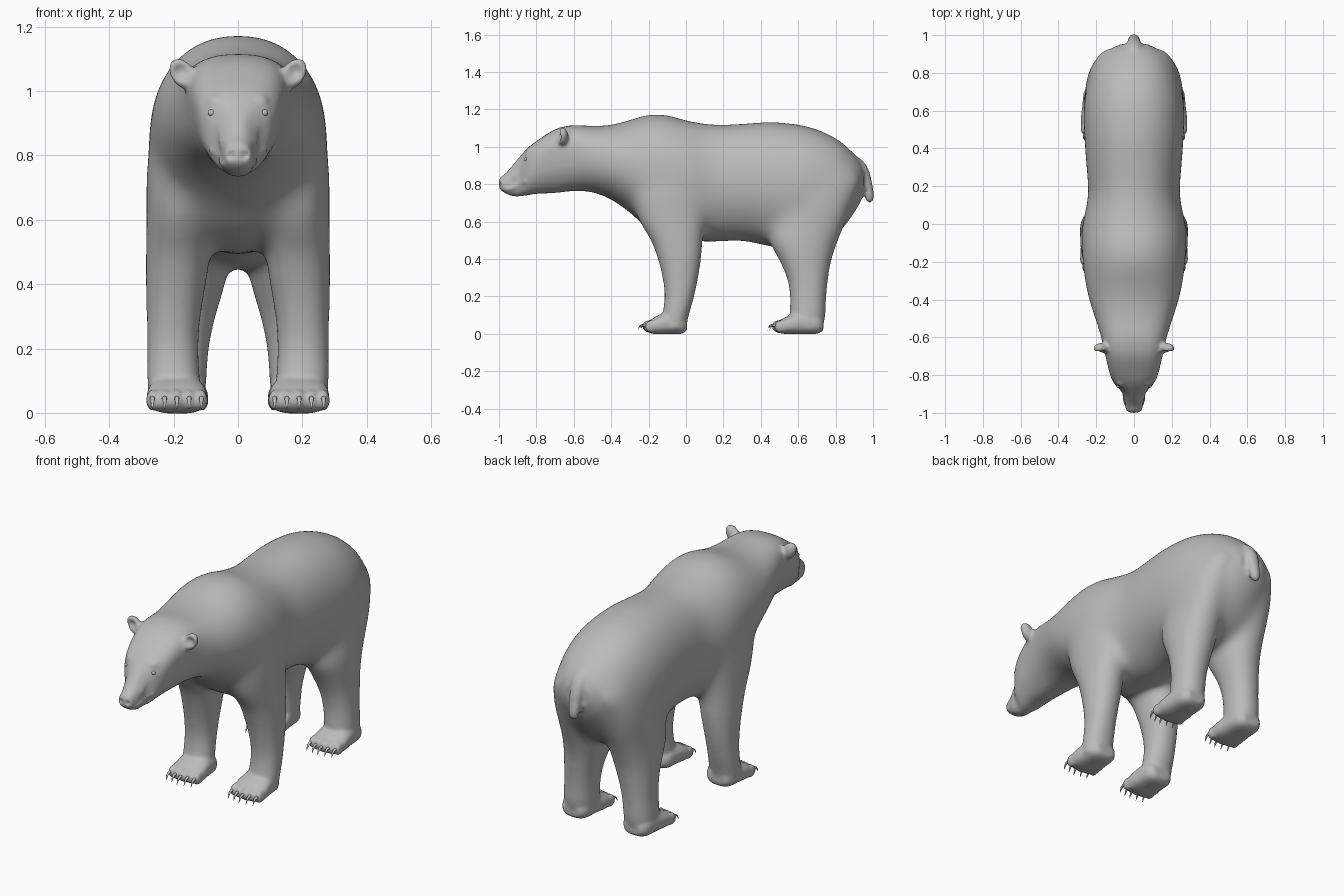
import bpy, bmesh, math
from mathutils import Vector, Matrix

if "Cube" in bpy.data.objects:
    bpy.data.objects.remove(bpy.data.objects["Cube"])

grey = bpy.data.materials.new("grey_fur")
grey.diffuse_color = (0.5, 0.5, 0.5, 1)
grey.use_nodes = True
grey.node_tree.nodes["Principled BSDF"].inputs["Base Color"].default_value = grey.diffuse_color


def spline(rows, steps=4):
    """Catmull-Rom through rows of numbers."""
    out = []
    for i in range(len(rows) - 1):
        q = [rows[max(i - 1, 0)], rows[i], rows[i + 1], rows[min(i + 2, len(rows) - 1)]]
        for s in range(steps):
            t = s / steps
            out.append([b + 0.5 * t * (c - a + t * (2 * a - 5 * b + 4 * c - d + t * (3 * (b - c) + d - a)))
                        for a, b, c, d in zip(*q)])
    return out + [list(rows[-1])]


def loft(bm, rings, power=lambda c: (1, 1), n=32):
    """Closed skin over rings of (centre, half axis u, half axis v, taper)."""
    loops = []
    for c, u, v, k in rings:
        loop = []
        up, low = power(c)
        for i in range(n):
            a = 2 * math.pi * i / n
            cs, sn = math.cos(a), math.sin(a)
            e = up if sn > 0 else low
            x = math.copysign(abs(cs) ** e, cs) * (1 + k * sn)
            y = math.copysign(abs(sn) ** e, sn)
            loop.append(bm.verts.new(Vector(c) + Vector(u) * x + Vector(v) * y))
        loops.append(loop)
    for a, b in zip(loops, loops[1:]):
        for i in range(n):
            bm.faces.new((a[i], a[(i + 1) % n], b[(i + 1) % n], b[i]))
    bm.faces.new(loops[0])
    bm.faces.new(loops[-1])


def along_y(bm, rows, x, power):
    """Rows of y, top, bottom, half width, taper."""
    loft(bm, [((x, y, (t + b) / 2), (w, 0, 0), (0, 0, (t - b) / 2), k)
              for y, t, b, w, k in spline(rows)], power)


def along_z(bm, rows, side):
    """Rows of z, y centre, y radius, x centre, x radius."""
    loft(bm, [((side * cx, cy, z), (rx, 0, 0), (0, ry, 0), 0)
              for z, cy, ry, cx, rx in spline(rows)], lambda c: (.92, .92))


def ball(bm, loc, size, rot=0.0):
    m = Matrix.Translation(loc) @ Matrix.Rotation(rot, 4, 'Y') @ Matrix.Diagonal((*size, 1))
    bmesh.ops.create_uvsphere(bm, u_segments=16, v_segments=10, radius=1, matrix=m)


def finish(bm, name):
    bmesh.ops.recalc_face_normals(bm, faces=bm.faces)
    me = bpy.data.meshes.new(name)
    bm.to_mesh(me)
    bm.free()
    me.materials.append(grey)
    ob = bpy.data.objects.new(name, me)
    bpy.context.collection.objects.link(ob)
    me.shade_smooth()
    return ob


def trunk_power(c):
    """Squarer sections at the head, rounder at the trunk."""
    h = min(max((-.4 - c[1]) / .25, 0), 1)
    return .92 - .14 * h, 1 - .18 * h


bm = bmesh.new()

# trunk, neck and head
along_y(bm, [
    (-1.0, .82, .785, .026, 0), (-.99, .838, .768, .038, -.1), (-.96, .862, .748, .047, -.18),
    (-.92, .91, .735, .053, -.18), (-.89, .945, .735, .064, 0), (-.85, .99, .74, .1, .12),
    (-.8, 1.03, .748, .123, .22), (-.7, 1.093, .753, .146, .24), (-.6, 1.116, .763, .172, .14),
    (-.5, 1.112, .755, .208, .05), (-.4, 1.118, .715, .242, 0), (-.3, 1.145, .645, .262, 0),
    (-.2, 1.175, .555, .274, 0), (-.1, 1.173, .505, .278, 0), (0, 1.143, .495, .274, 0),
    (.15, 1.12, .49, .244, 0), (.3, 1.125, .495, .253, 0), (.45, 1.135, .465, .264, 0),
    (.6, 1.122, .445, .268, 0), (.7, 1.096, .46, .256, 0), (.8, 1.05, .52, .226, 0),
    (.87, .995, .6, .185, 0), (.92, .935, .68, .135, 0), (.952, .88, .75, .07, 0)], 0, trunk_power)

# tail
loft(bm, [((0, y, z), (r, 0, 0), (0, r * .8, r * .35), 0) for y, z, r in spline([
    (.88, .93, .05), (.925, .89, .045), (.955, .84, .037), (.97, .79, .032),
    (.979, .75, .03), (.985, .718, .024), (.988, .702, .008)])])

front_leg = [(.98, -.08, .11, .12, .1), (.8, -.095, .19, .165, .115), (.62, -.078, .185, .178, .108),
             (.5, -.05, .142, .186, .102), (.4, -.035, .117, .193, .094), (.3, -.03, .097, .2, .085),
             (.2, -.035, .08, .203, .081), (.1, -.055, .07, .2, .081), (.03, -.065, .065, .198, .08)]
hind_leg = [(1.0, .68, .13, .08, .08), (.85, .7, .225, .11, .122), (.72, .69, .21, .138, .12),
            (.6, .66, .2, .148, .114), (.5, .63, .187, .145, .121), (.4, .637, .143, .152, .112),
            (.3, .65, .112, .166, .097), (.2, .653, .098, .177, .087), (.1, .65, .094, .183, .084),
            (.03, .65, .08, .185, .082)]
paw = [(.0, .075, .02, .05, 0), (-.03, .11, 0, .078, 0), (-.1, .118, -.002, .088, 0),
       (-.16, .096, -.002, .095, 0), (-.2, .07, .004, .09, 0), (-.22, .05, .014, .074, 0)]
feet = [(.19, .006, 1.0), (.187, .735, 1.18)]   # x, heel y, length scale

for s in (1, -1):
    along_z(bm, front_leg, s)
    along_z(bm, hind_leg, s)
    for fx, fy, k in feet:
        along_y(bm, [(fy + y * k, t, b, w, e) for y, t, b, w, e in paw], s * fx, lambda c: (.8, .75))
        for i in range(-2, 3):   # toes
            ball(bm, (s * fx + i * .038, fy - .205 * k + abs(i) * .007, .04), (.02, .036, .034))
    # ears and brow
    ball(bm, (s * .172, -.66, 1.053), (.037, .031, .054), s * .6)
    ball(bm, (s * .068, -.83, .965), (.03, .03, .025))
    # nostril wings
    ball(bm, (s * .026, -.977, .805), (.019, .016, .02))

bear = finish(bm, "bear_body")
bpy.context.view_layer.objects.active = bear
bear.select_set(True)


def apply(kind, **props):
    m = bear.modifiers.new(kind, kind)
    for key, val in props.items():
        setattr(m, key, val)
    bpy.ops.object.modifier_apply(modifier=m.name)


# fuse all parts, then soften the joints more than the head, paws and tail
apply('REMESH', mode='VOXEL', voxel_size=.0095)
soft = bear.vertex_groups.new(name="soft_joints")
upper = bear.vertex_groups.new(name="soft_shoulders_and_hips")
for v in bear.data.vertices:
    ends = min((v.co.y + .62) / .15, (.93 - v.co.y) / .06, 1)
    for group, z, drop in ((soft, .12, .1), (upper, .42, .15)):
        fade = min(ends, (v.co.z - z) / drop)
        if fade > 0:
            group.add([v.index], fade, 'REPLACE')
apply('SMOOTH', factor=.5, iterations=60, vertex_group="soft_joints")
apply('SMOOTH', factor=.5, iterations=120, vertex_group="soft_shoulders_and_hips")
apply('SMOOTH', factor=.5, iterations=4)


def press(points, radius, push):
    """Soft dent of the skin around points, mirrored."""
    for v in bear.data.vertices:
        if v.co.y > -.55 or v.co.z < .6:
            continue
        at = Vector((abs(v.co.x), v.co.y, v.co.z))
        d = min((at - Vector(q)).length for q in points)
        if d < 2.5 * radius:
            w = math.exp(-(d / radius) ** 2)
            v.co += Vector((math.copysign(push[0], v.co.x), push[1], push[2])) * w


def path(rows):
    return [tuple(q) for q in spline(rows, 8)]


press(path([(.085, -.865, .93), (.065, -.9, .9), (.058, -.925, .85)]), .022, (-.01, .008, 0))  # sockets
press(path([(.018, -1.0, .762), (.047, -.965, .766), (.056, -.925, .78), (.082, -.868, .815)]),
      .009, (-.01, .005, .002))                                                 # mouth
press([(.022, -.997, .8)], .01, (0, .015, 0))                                   # nostrils
press([(.178, -.692, 1.06)], .027, (0, .028, 0))                                # ear cups
bear.data.shade_smooth()

# eyes
bm = bmesh.new()
for s in (1, -1):
    ball(bm, (s * .082, -.855, .932), (.012, .012, .011))
finish(bm, "eyes")

# claws
bm = bmesh.new()
for s in (1, -1):
    for fx, fy, k in feet:
        for i in range(-2, 3):
            x, y = s * fx + i * .038, fy - .205 * k + abs(i) * .007
            loft(bm, [((x, y + dy, z), (r, 0, 0), (0, r * .5, r), 0) for dy, z, r in spline([
                (-.015, .042, .008), (-.038, .045, .0075), (-.053, .036, .006), (-.064, .014, .0015)])], n=8)
finish(bm, "claws")
